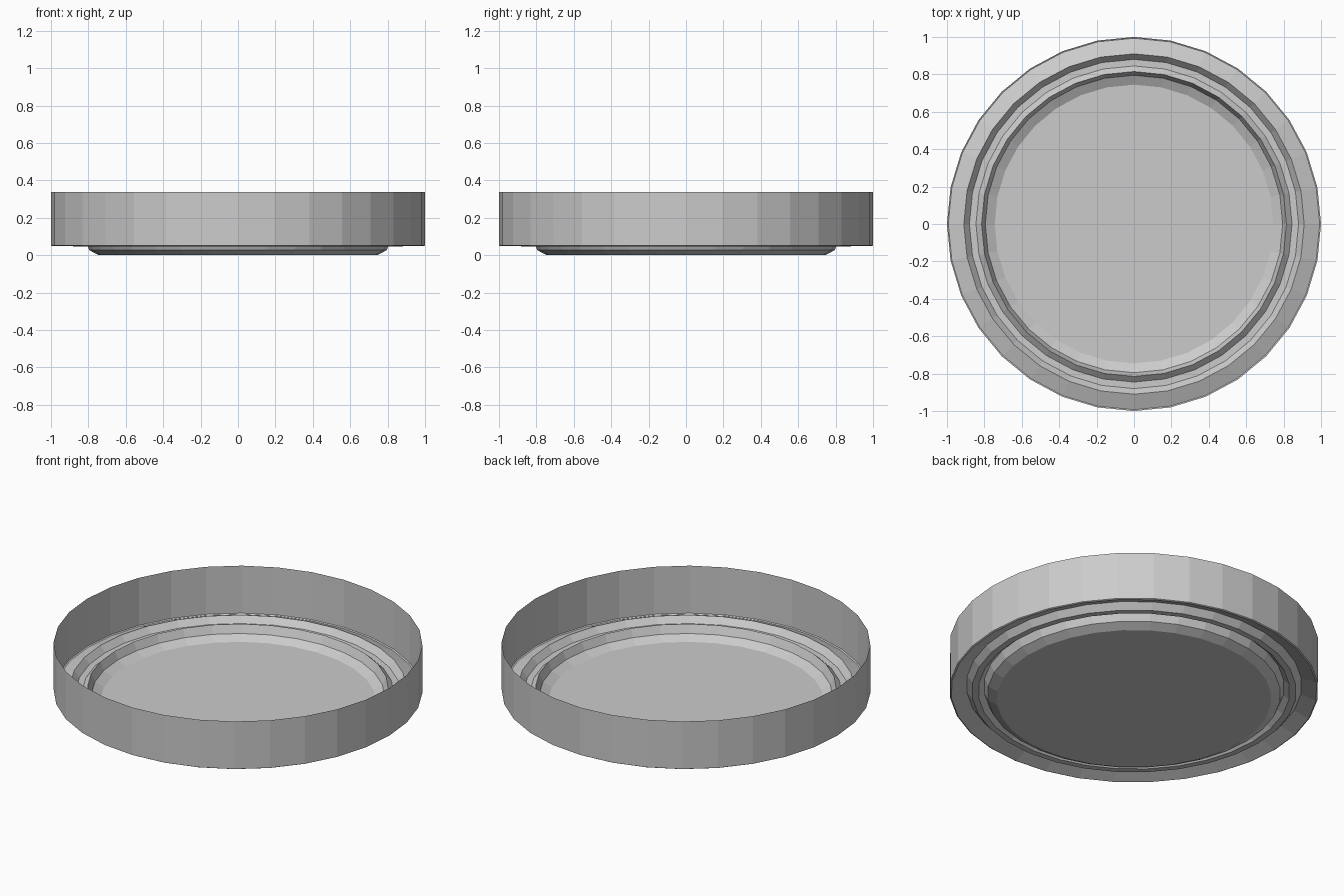
import bpy, bmesh
from math import cos, sin, tau

if "Cube" in bpy.data.objects:
    bpy.data.objects.remove(bpy.data.objects["Cube"])

SIDES = 32

# Single-sheet profile (radius, height), from rim down to the floor edge
PROFILE = [
    (1.0, 0.337),    # rim
    (1.0, 0.053),    # wall foot
    (0.993, 0.049),  # tiny bevel
    (0.91, 0.084),   # outer ridge
    (0.88, 0.047),   # groove
    (0.845, 0.047),
    (0.815, 0.075),  # inner ridge
    (0.795, 0.027),  # recess wall
    (0.745, 0.0),    # floor chamfer
]

bm = bmesh.new()
rings = [[bm.verts.new((r * cos(tau * i / SIDES), r * sin(tau * i / SIDES), z))
          for i in range(SIDES)] for r, z in PROFILE]

# Bands between neighbouring rings, normals facing outward and down
for upper, lower in zip(rings, rings[1:]):
    for i in range(SIDES):
        j = (i + 1) % SIDES
        bm.faces.new((upper[i], lower[i], lower[j], upper[j]))

# Flat floor disc
bm.faces.new(list(reversed(rings[-1])))

mesh = bpy.data.meshes.new("shallow_lid")
bm.to_mesh(mesh)
bm.free()
lid = bpy.data.objects.new("shallow_lid", mesh)
bpy.context.collection.objects.link(lid)
